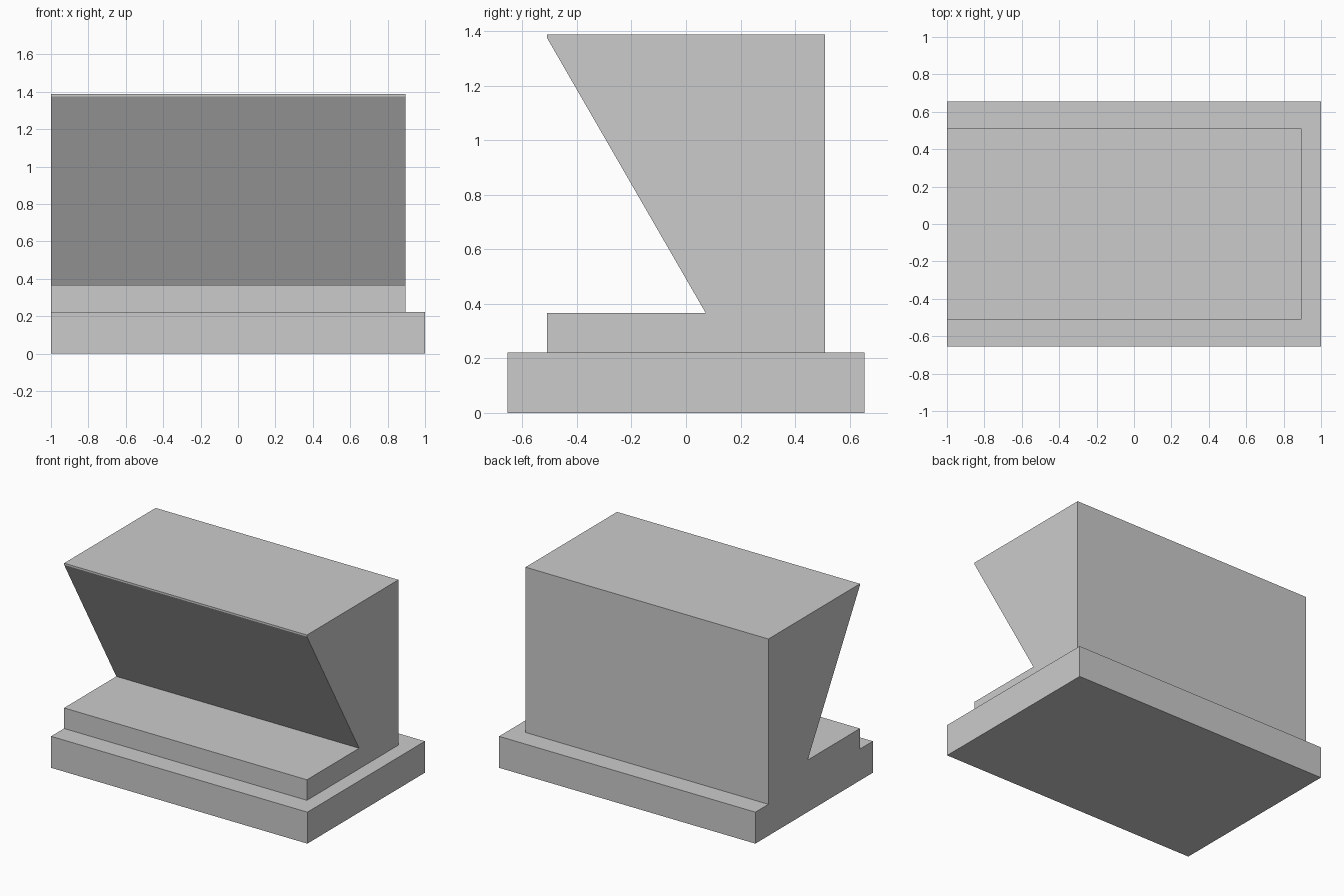
import bpy
import bmesh

if "Cube" in bpy.data.objects:
    bpy.data.objects.remove(bpy.data.objects["Cube"], do_unlink=True)

# Single plain grey
grey = bpy.data.materials.new("plain_grey")
grey.use_nodes = True
grey.diffuse_color = (0.6, 0.6, 0.6, 1)
grey.node_tree.nodes["Principled BSDF"].inputs["Base Color"].default_value = (0.6, 0.6, 0.6, 1)


def extrude_profile(name, profile, x0, x1):
    """Extrude a closed (y, z) profile along x."""
    bm = bmesh.new()
    face = bm.faces.new([bm.verts.new((x0, y, z)) for y, z in profile])
    result = bmesh.ops.extrude_face_region(bm, geom=[face])
    verts = [v for v in result["geom"] if isinstance(v, bmesh.types.BMVert)]
    bmesh.ops.translate(bm, verts=verts, vec=(x1 - x0, 0, 0))
    bmesh.ops.recalc_face_normals(bm, faces=bm.faces)
    mesh = bpy.data.meshes.new(name)
    bm.to_mesh(mesh)
    bm.free()
    mesh.materials.append(grey)
    obj = bpy.data.objects.new(name, mesh)
    bpy.context.collection.objects.link(obj)
    return obj


HALF_BASE, HALF_BODY, BASE_TOP = 0.655, 0.51, 0.222

# Wide base slab
extrude_profile("base_slab", [(-HALF_BASE, 0), (HALF_BASE, 0),
                              (HALF_BASE, BASE_TOP), (-HALF_BASE, BASE_TOP)], -1, 1)

# Overhanging body with a wedge notch, flush with the right end of the base
extrude_profile("notched_body", [(-HALF_BODY, BASE_TOP), (HALF_BODY, BASE_TOP),
                                 (HALF_BODY, 1.388), (-HALF_BODY, 1.388),
                                 (-HALF_BODY, 1.376), (0.072, 0.367),
                                 (-HALF_BODY, 0.367)], -1, 0.895)
